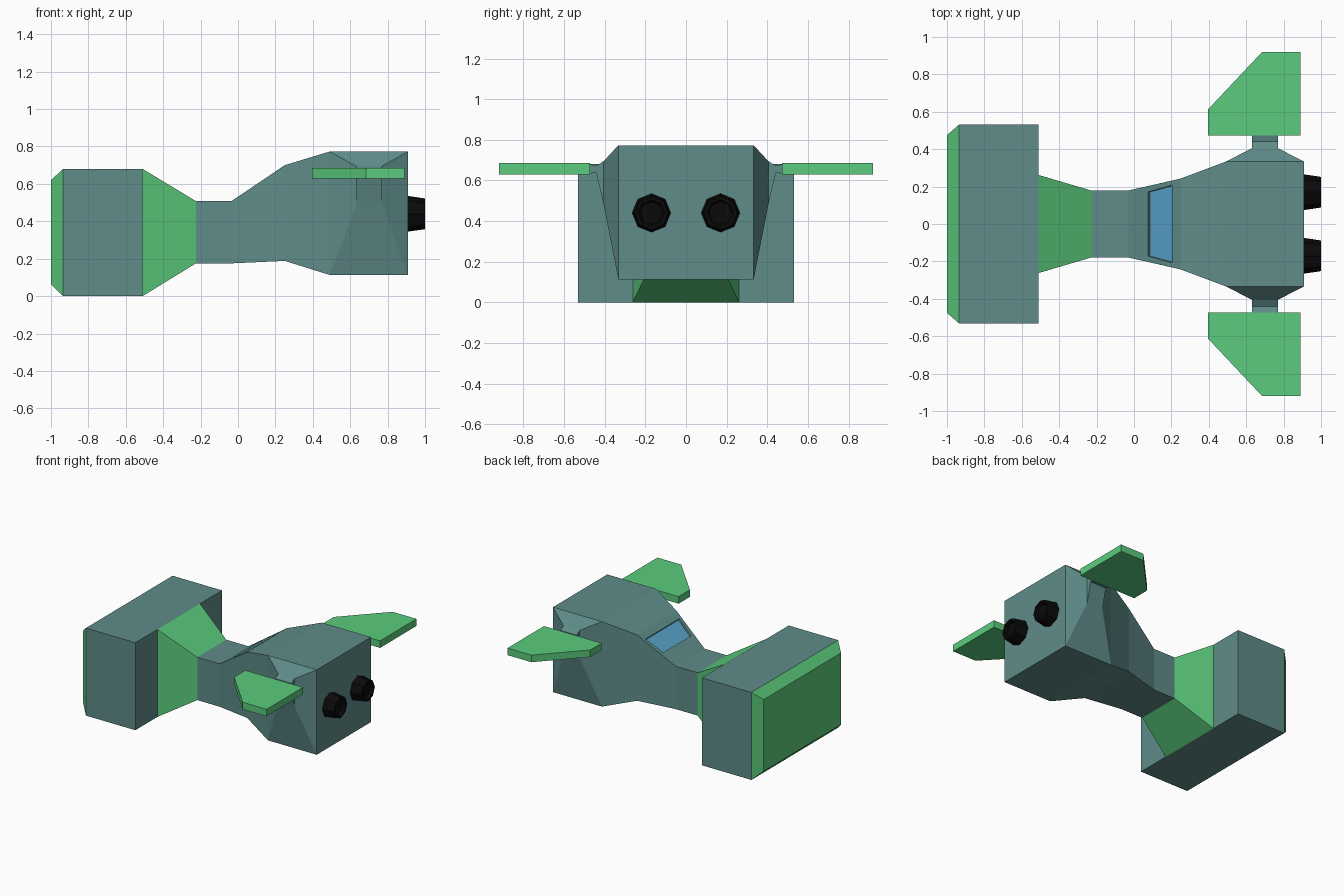
import bpy, bmesh, math
from mathutils import Vector, Matrix

if "Cube" in bpy.data.objects:
    bpy.data.objects.remove(bpy.data.objects["Cube"])


def material(name, rgb):
    m = bpy.data.materials.new(name)
    m.diffuse_color = (*rgb, 1)
    m.use_nodes = True
    m.node_tree.nodes["Principled BSDF"].inputs["Base Color"].default_value = m.diffuse_color
    return m


GREY = material("grey_teal", (0.113, 0.262, 0.252))
GREEN = material("green", (0.105, 0.60, 0.205))
BLUE = material("window_blue", (0.10, 0.36, 0.58))
BLACK = material("black", (0.003, 0.003, 0.003))


def finish(name, bm, *mats):
    bmesh.ops.recalc_face_normals(bm, faces=bm.faces)
    me = bpy.data.meshes.new(name)
    bm.to_mesh(me)
    bm.free()
    for m in mats:
        me.materials.append(m)
    ob = bpy.data.objects.new(name, me)
    bpy.context.collection.objects.link(ob)
    return ob


def loft(rings, cap_start=True):
    """Skin a list of closed rings with equal point counts."""
    bm = bmesh.new()
    loops = [[bm.verts.new(p) for p in r] for r in rings]
    n = len(loops[0])
    for a, b in zip(loops, loops[1:]):
        for i in range(n):
            j = (i + 1) % n
            bm.faces.new((a[i], a[j], b[j], b[i]))
    if cap_start:
        bm.faces.new(loops[0])
    bm.faces.new(loops[-1])
    bm.normal_update()
    return bm


def x_ring(x, w, z0, z1):
    return [(x, -w, z0), (x, w, z0), (x, w, z1), (x, -w, z1)]


# Wide nose block with chamfered green front
bm = loft([x_ring(-1.0, 0.475, 0.063, 0.62), x_ring(-0.935, 0.532, 0, 0.68),
           x_ring(-0.51, 0.532, 0, 0.68)])
for f in bm.faces:
    f.material_index = 1 if f.calc_center_median().x < -0.94 else 0
finish("nose_block", bm, GREY, GREEN)

# Green tapered collar behind the nose
finish("neck_collar", loft([x_ring(-0.51, 0.262, 0, 0.68),
                            x_ring(-0.225, 0.178, 0.175, 0.508)]), GREEN)

# Hull, with stations bounding the window panel
A, B = (-0.035, 0.178, 0.175, 0.508), (0.25, 0.243, 0.188, 0.70)


def between(x):
    t = (x - A[0]) / (B[0] - A[0])
    return tuple(a + (b - a) * t for a, b in zip(A, B))


stations = [(-0.225, 0.178, 0.175, 0.508), A, between(0.05), between(0.223), B,
            (0.49, 0.333, 0.113, 0.773), (0.91, 0.333, 0.113, 0.773)]
bm = loft([x_ring(*s) for s in stations])
bmesh.ops.recalc_face_normals(bm, faces=bm.faces)

# Recessed blue window on the sloping roof
pane = [f for f in bm.faces
        if 0.1 < f.calc_center_median().x < 0.17 and f.normal.z > 0.5]
bmesh.ops.inset_region(bm, faces=pane, thickness=0.04)
bmesh.ops.inset_region(bm, faces=pane, thickness=0.001, depth=-0.015)
for f in pane:
    f.material_index = 1
finish("hull", bm, GREY, BLUE)


def y_ring(s, y, x0, x1, z0, z1):
    return [(x0, s * y, z0), (x1, s * y, z0), (x1, s * y, z1), (x0, s * y, z1)]


for s, side in ((-1, "right"), (1, "left")):
    # Wing mount flaring out of the hull side
    finish(side + "_wing_mount", loft([
        y_ring(s, 0.333, 0.49, 0.91, 0.113, 0.773),
        y_ring(s, 0.405, 0.63, 0.77, 0.48, 0.695),
        y_ring(s, 0.442, 0.63, 0.77, 0.638, 0.672),
        y_ring(s, 0.475, 0.63, 0.77, 0.634, 0.68)], cap_start=False), GREY)

    # Flat swept wing
    outline = [(0.395, 0.473), (0.395, 0.612), (0.685, 0.92), (0.89, 0.92), (0.89, 0.473)]
    finish(side + "_wing", loft([[(x, s * y, z) for x, y in outline]
                                 for z in (0.63, 0.685)]), GREEN)

    # Octagonal tapered engine nozzle with a shallow hollow
    def circle(x, r):
        return [(x, s * 0.17 + r * math.cos(k * math.pi / 4),
                 0.44 + r * math.sin(k * math.pi / 4)) for k in range(8)]
    finish(side + "_engine", loft([circle(0.905, 0.096), circle(1.0, 0.082),
                                   circle(1.0, 0.065), circle(0.98, 0.055)]), BLACK)
